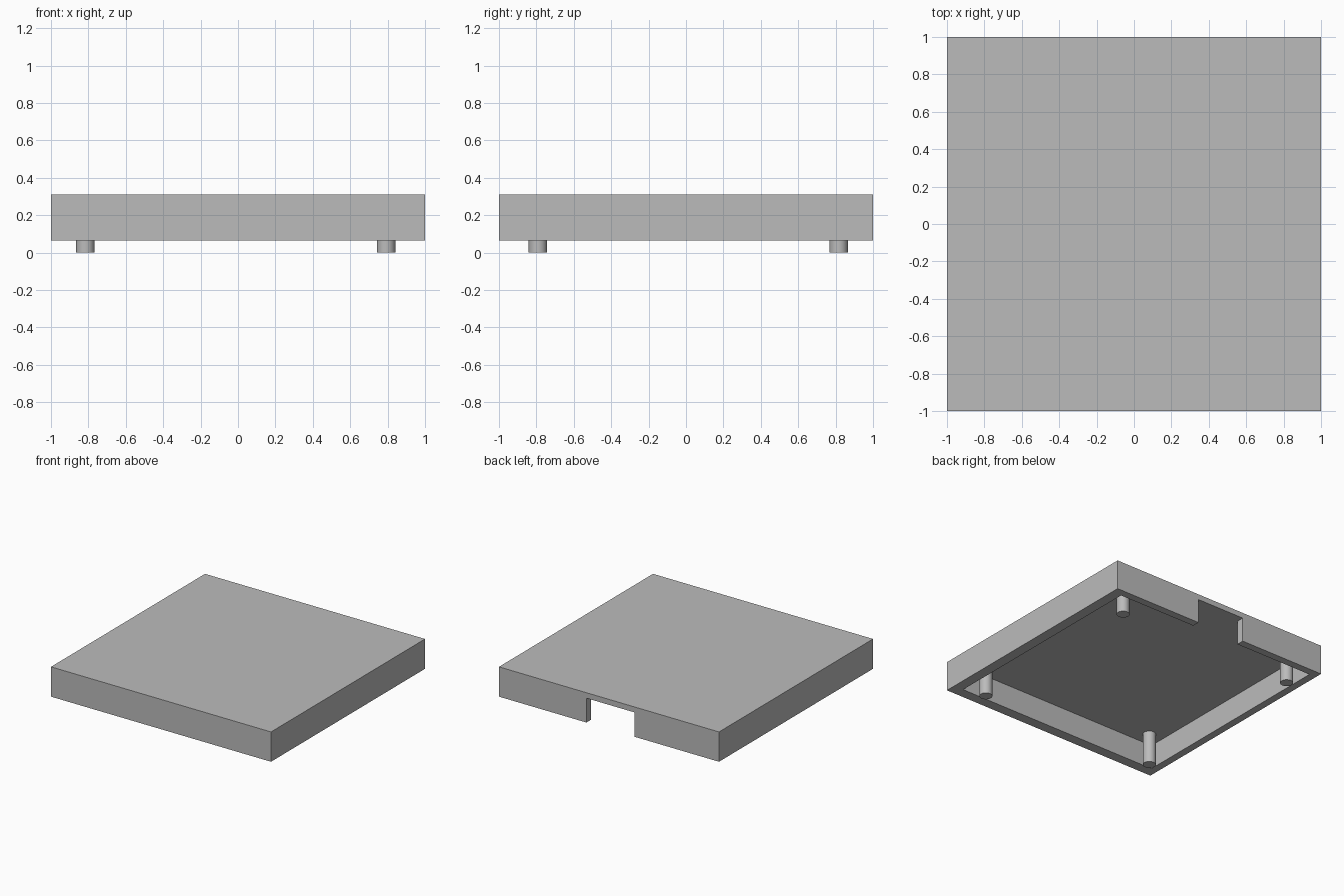
import bpy
import math

cube = bpy.data.objects.get("Cube")
if cube:
    bpy.data.objects.remove(cube, do_unlink=True)

GREY = (0.5, 0.5, 0.5, 1)
grey = bpy.data.materials.new("plain grey")
grey.use_nodes = True
grey.diffuse_color = GREY
grey.node_tree.nodes["Principled BSDF"].inputs["Base Color"].default_value = GREY

BOTTOM, TOP, CEILING = 0.065, 0.31, 0.265


def box(name, low, high):
    """Axis-aligned box between two corners."""
    bpy.ops.mesh.primitive_cube_add(size=1)
    ob = bpy.context.object
    ob.name = name
    ob.location = [(a + b) / 2 for a, b in zip(low, high)]
    ob.scale = [b - a for a, b in zip(low, high)]
    bpy.ops.object.transform_apply(location=True, rotation=False, scale=True)
    ob.data.materials.append(grey)
    return ob


def cut(target, cutter):
    """Subtract the cutter from the target and discard it."""
    cutter.hide_render = True
    mod = target.modifiers.new("cut", "BOOLEAN")
    mod.operation = "DIFFERENCE"
    mod.solver = "EXACT"
    mod.object = cutter
    bpy.context.view_layer.objects.active = target
    bpy.ops.object.modifier_apply(modifier=mod.name)
    bpy.data.objects.remove(cutter, do_unlink=True)


# Lid: hollow from below, with thicker walls at the front and +x side
lid = box("lid", (-1, -1, BOTTOM), (1, 1, TOP))
cut(lid, box("cavity_cutter", (-0.938, -0.914, -0.1), (0.914, 0.938, CEILING)))

# Opening through the back wall, level with the cavity ceiling
cut(lid, box("notch_cutter", (-0.23, 0.8, -0.1), (0.205, 1.1, CEILING)))

# Four round pegs hanging from the ceiling past the rim
for side, x in (("right", -0.816), ("left", 0.792)):
    for end, y in (("front", -0.792), ("back", 0.816)):
        bpy.ops.mesh.primitive_cylinder_add(
            vertices=32, radius=0.049, depth=CEILING, location=(x, y, CEILING / 2))
        peg = bpy.context.object
        peg.name = f"{end}_{side}_peg"
        peg.data.materials.append(grey)
        bpy.ops.object.shade_smooth_by_angle(angle=math.radians(30))
